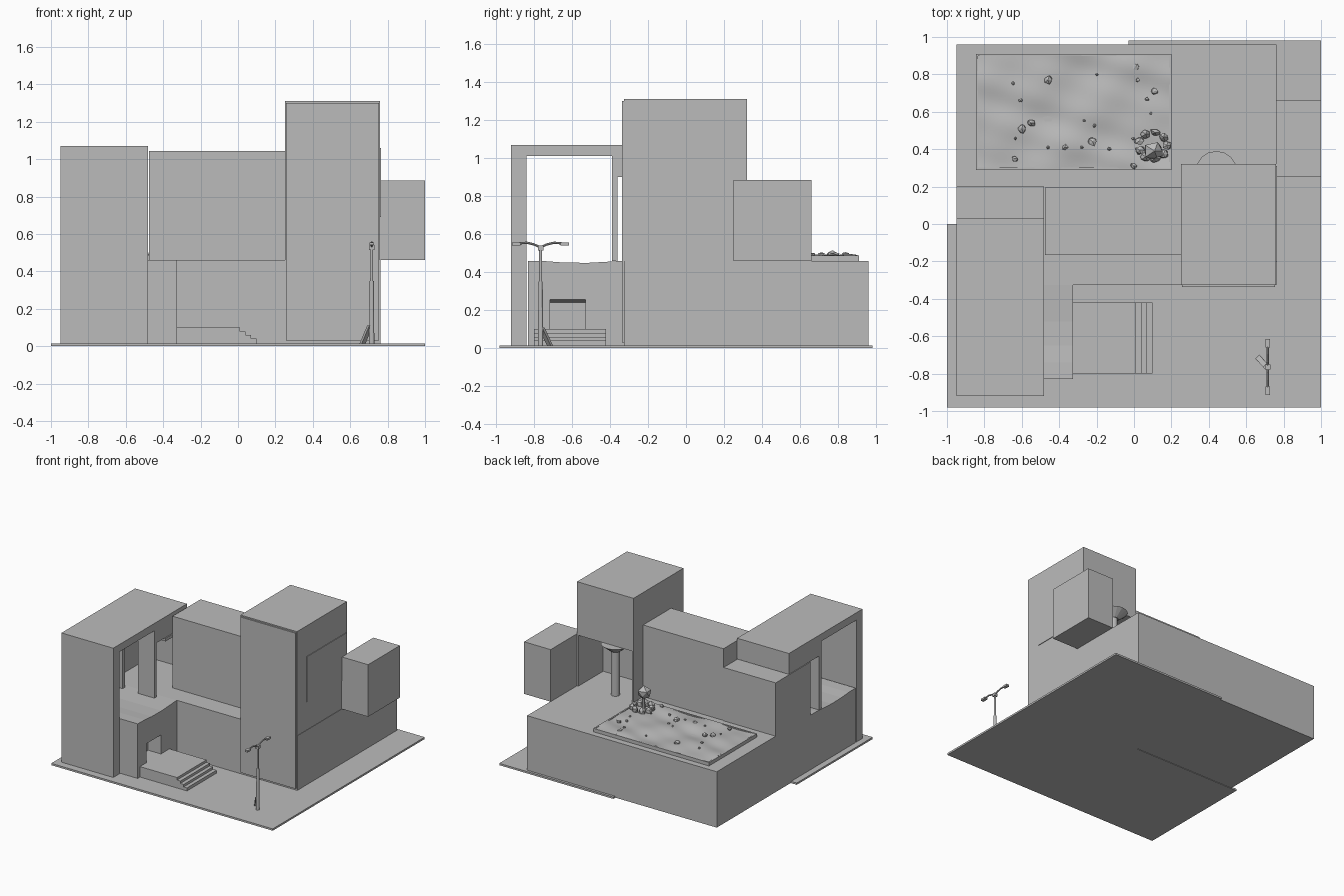
import bpy, bmesh, math, random
from math import sin, cos
from mathutils import Vector

random.seed(4)
if "Cube" in bpy.data.objects:
    bpy.data.objects.remove(bpy.data.objects["Cube"])

grey = bpy.data.materials.new("plain grey")
grey.use_nodes = True
grey.diffuse_color = (0.5, 0.5, 0.5, 1)
grey.node_tree.nodes["Principled BSDF"].inputs["Base Color"].default_value = (0.5, 0.5, 0.5, 1)


def finish(name, bm, smooth=False):
    bmesh.ops.recalc_face_normals(bm, faces=bm.faces)
    mesh = bpy.data.meshes.new(name)
    bm.to_mesh(mesh)
    bm.free()
    mesh.materials.append(grey)
    ob = bpy.data.objects.new(name, mesh)
    bpy.context.collection.objects.link(ob)
    for p in mesh.polygons:
        p.use_smooth = smooth
    return ob


def prism(name, points, direction):
    """Closed polygon of 3D points swept along a direction."""
    bm = bmesh.new()
    face = bm.faces.new([bm.verts.new(p) for p in points])
    top = bmesh.ops.extrude_face_region(bm, geom=[face])["geom"]
    bmesh.ops.translate(bm, vec=direction, verts=[v for v in top if isinstance(v, bmesh.types.BMVert)])
    return finish(name, bm)


def box(name, x, y, z):
    pts = [(x[0], y[0], z[0]), (x[1], y[0], z[0]), (x[1], y[1], z[0]), (x[0], y[1], z[0])]
    return prism(name, pts, (0, 0, z[1] - z[0]))


def cut(ob, cutter):
    mod = ob.modifiers.new("opening", 'BOOLEAN')
    mod.operation, mod.object, mod.solver = 'DIFFERENCE', cutter, 'EXACT'
    bpy.context.view_layer.objects.active = ob
    bpy.ops.object.modifier_apply(modifier=mod.name)
    bpy.data.objects.remove(cutter)


def rod(name, a, b, r1, r2, sides=12):
    a, b = Vector(a), Vector(b)
    bm = bmesh.new()
    bmesh.ops.create_cone(bm, cap_ends=True, segments=sides, radius1=r1, radius2=r2, depth=(b - a).length)
    turn = (b - a).to_track_quat('Z', 'Y')
    for v in bm.verts:
        v.co = turn @ v.co + (a + b) / 2
    return finish(name, bm)


def rock(name, at, size, level=1):
    bm = bmesh.new()
    bmesh.ops.create_icosphere(bm, subdivisions=level, radius=1)
    for v in bm.verts:
        k = random.uniform(0.7, 1.15)
        v.co = Vector([at[i] + v.co[i] * size[i] * k for i in range(3)])
    return finish(name, bm)


# Ground slab, with one back corner left out
prism("ground_slab", [(-1, -0.98, 0), (1, -0.98, 0), (1, 0.98, 0), (-0.03, 0.98, 0),
                      (-0.03, 0, 0), (-1, 0, 0)], (0, 0, 0.015))

# Podium and its front wing with a gently sagging parapet
box("podium", (-0.95, 0.763), (-0.325, 0.96), (0.004, 0.46))
edge = [(-0.83, 0.46), (-0.74, 0.458), (-0.65, 0.451), (-0.52, 0.449), (-0.43, 0.454), (-0.325, 0.46)]
outline = [(-0.325, 0.004), (-0.83, 0.004)] + edge
wing = prism("podium_wing", [(-0.95, y, z) for y, z in outline], (0.625, 0, 0))
door = [(-0.3, 0.1), (-0.3, 0.259), (-0.325, 0.255), (-0.44, 0.24), (-0.44, 0.1)]
cut(wing, prism("door_cutter", [(x, -0.715, z) for x, z in door], (0, 0.185, 0)))

# Entrance platform and steps
stairs = [(-0.325, 0.01), (0.10, 0.01)]
for i in range(4):
    x, z = 0.10 - 0.03 * i, 0.04 + 0.02 * i
    stairs += [(x, z), (x - 0.03, z)] if i < 3 else [(x, z)]
stairs.append((-0.325, 0.1))
prism("entrance_steps", [(x, -0.8, z) for x, z in stairs], (0, 0.38, 0))

# Portal frame and open room on the wing
L = (-0.95, -0.482)
box("portal_front_wall", L, (-0.92, -0.84), (0.01, 1.01))
box("portal_roof", L, (-0.92, 0.03), (1.01, 1.07))
box("portal_roof_back", L, (-0.36, 0.03), (0.9, 1.01))
box("portal_wall_outer", (-0.95, -0.77), (-0.39, -0.36), (0.46, 1.01))
box("portal_wall_inner", (-0.63, -0.482), (-0.39, -0.36), (0.46, 1.01))
box("portal_wall_lintel", (-0.77, -0.63), (-0.39, -0.36), (0.9, 1.01))
box("room_roof", (-0.95, -0.48), (-0.25, 0.2), (0.87, 0.895))
box("room_side_wall", (-0.95, -0.92), (-0.25, 0.2), (0.46, 0.87))
box("room_back_wall", (-0.92, -0.48), (0.17, 0.2), (0.46, 0.87))

# Middle block
box("middle_block", (-0.475, 0.26), (-0.165, 0.195), (0.455, 1.045))

# Tower with a recessed back terrace
tower = box("tower", (0.25, 0.76), (-0.325, 0.32), (0.01, 1.31))
cut(tower, box("terrace_cutter", (0.262, 0.748), (0, 0.4), (0.45, 0.875)))
box("tower_front_panel", (0.256, 0.754), (-0.336, -0.32), (0.03, 1.3))
box("tower_side_panel", (0.755, 0.765), (-0.2, 0.31), (0.69, 1.06))
box("side_block", (0.76, 1.0), (0.25, 0.66), (0.46, 0.885))
rod("terrace_column", (0.44, 0.28, 0.46), (0.44, 0.28, 0.82), 0.035, 0.035, 16)
rod("terrace_column_cap", (0.44, 0.28, 0.82), (0.44, 0.28, 0.876), 0.04, 0.11, 16)

# Rock garden tray on the podium roof
X, Y = (-0.845, 0.2), (0.29, 0.91)
box("garden_tray", X, Y, (0.46, 0.475))
for i, side in enumerate(Y):
    d = 0.012 if i == 0 else -0.012
    box("garden_rim_long", X, sorted((side, side + d)), (0.47, 0.488))
for i, side in enumerate(X):
    d = 0.012 if i == 0 else -0.012
    box("garden_rim_short", sorted((side, side + d)), Y, (0.47, 0.488))
bm = bmesh.new()
bmesh.ops.create_grid(bm, x_segments=60, y_segments=36, size=1)
for v in bm.verts:
    u, w = v.co.x, v.co.y
    bump = sin(4 * u + 2 * w) * cos(5 * w - u) + 0.5 * sin(9 * u - 4 * w) + 0.3 * cos(11 * w + 6 * u)
    v.co = (-0.3225 + u * 0.515, 0.6 + w * 0.302, 0.486 + 0.007 * bump)
finish("garden_ground", bm, True)

# Loose rocks, a cluster, and the tall stone on its stalk
for x, y in [(0.01, 0.84), (0.11, 0.71), (-0.46, 0.77), (-0.6, 0.51), (-0.55, 0.54),
             (-0.37, 0.41), (-0.22, 0.44), (-0.64, 0.35), (0, 0.31)]:
    s = random.uniform(0.018, 0.03)
    rock("garden_rock", (x, y, 0.493), (s, s, s * 0.8))
for i in range(14):
    s = random.uniform(0.008, 0.012)
    rock("garden_pebble", (random.uniform(-0.7, 0.1), random.uniform(0.4, 0.8), 0.493), (s, s, s))
for i in range(9):
    a = i * math.tau / 9
    rock("cluster_rock", (0.1 + 0.075 * cos(a), 0.42 + 0.07 * sin(a), 0.5), (0.03, 0.025, 0.035))
rod("stone_stalk", (0.11, 0.39, 0.48), (0.11, 0.39, 0.57), 0.014, 0.01, 8)
rock("standing_stone", (0.11, 0.39, 0.605), (0.062, 0.055, 0.052))

# Street lamp with two mirrored arms and a leaning board
px, py = 0.715, -0.765
rod("lamp_base", (px, py, 0.01), (px, py, 0.35), 0.014, 0.011)
rod("lamp_pole", (px, py, 0.35), (px, py, 0.53), 0.008, 0.007)
box("lamp_hub", (px - 0.014, px + 0.014), (py - 0.014, py + 0.014), (0.515, 0.54))
for s in (-1, 1):
    path = [(0, 0.53), (0.03, 0.545), (0.07, 0.555), (0.11, 0.552)]
    for (a, za), (b, zb) in zip(path, path[1:]):
        rod("lamp_arm", (px, py + s * a, za), (px, py + s * b, zb), 0.006, 0.006, 8)
    box("lamp_head", (px - 0.013, px + 0.013), sorted((py + s * 0.105, py + s * 0.15)), (0.54, 0.555))
prism("leaning_board", [(0.65, -0.72, 0.015), (0.67, -0.70, 0.015), (0.71, -0.745, 0.11),
                        (0.69, -0.765, 0.11)], (0.012, -0.012, 0))
